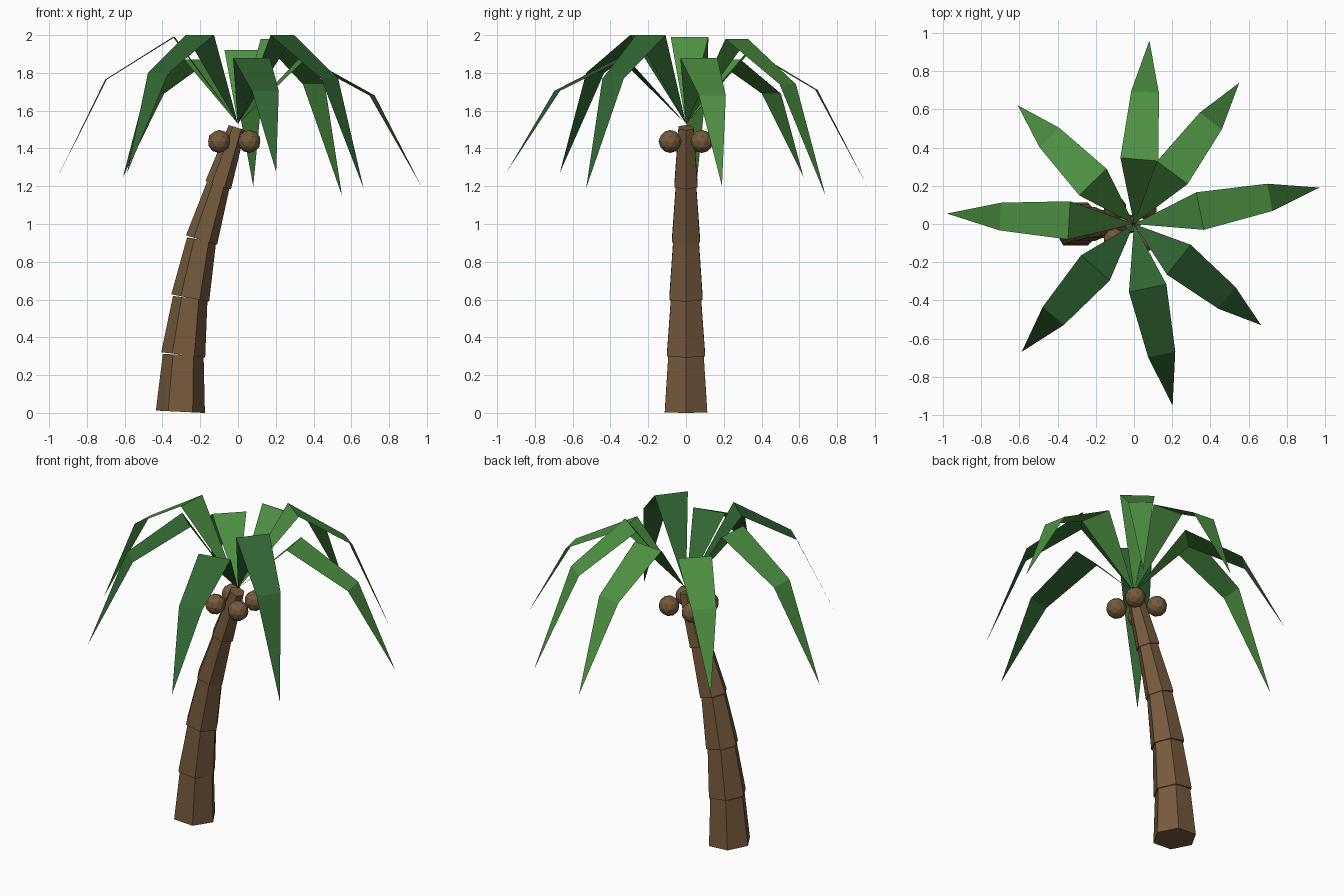
import bpy
import bmesh
from math import radians
from mathutils import Vector, Matrix

default_cube = bpy.data.objects.get("Cube")
if default_cube:
    bpy.data.objects.remove(default_cube, do_unlink=True)


def make_material(name, color):
    material = bpy.data.materials.new(name)
    material.use_nodes = True
    material.diffuse_color = (*color, 1)
    shader = material.node_tree.nodes["Principled BSDF"]
    shader.inputs["Base Color"].default_value = (*color, 1)
    shader.inputs["Roughness"].default_value = 0.9
    return material


def make_object(name, bm, material):
    mesh = bpy.data.meshes.new(name)
    bm.to_mesh(mesh)
    bm.free()
    mesh.materials.append(material)
    obj = bpy.data.objects.new(name, mesh)
    bpy.context.scene.collection.objects.link(obj)
    return obj


light_green = make_material("light leaf green", (0.075, 0.285, 0.055))
dark_green = make_material("dark leaf green", (0.031, 0.135, 0.034))
bark_brown = make_material("bark brown", (0.18, 0.102, 0.046))

# Trunk: tapered hexagonal segments along a leaning path, (x, z) at each joint
trunk_path = [(-0.305, 0.006), (-0.29, 0.307), (-0.253, 0.608),
              (-0.193, 0.915), (-0.105, 1.205), (-0.005, 1.51)]
bottom_radii = [0.13, 0.117, 0.102, 0.086, 0.071]
top_radii = [0.108, 0.092, 0.078, 0.062, 0.046]


def add_trunk_segment(index):
    start, end = [Vector((x, 0, z)) for x, z in trunk_path[index:index + 2]]
    axis = end - start
    turn = axis.to_track_quat("Z", "Y").to_matrix().to_4x4()
    place = Matrix.Translation((start + end) / 2) @ turn
    bm = bmesh.new()
    bmesh.ops.create_cone(bm, cap_ends=True, segments=6,
                          radius1=bottom_radii[index], radius2=top_radii[index],
                          depth=axis.length)
    # Put one hexagon corner towards the front
    corner = max(bm.verts, key=lambda v: abs(v.co.y))
    if abs(corner.co.x) > 0.01:
        place = place @ Matrix.Rotation(radians(30), 4, "Z")
    bmesh.ops.transform(bm, matrix=place, verts=bm.verts)
    make_object(f"trunk_segment_{index + 1}", bm, bark_brown)


for index in range(len(bottom_radii)):
    add_trunk_segment(index)

# Coconuts: four faceted balls around the top of the trunk
for side, x in (("right", -0.1), ("left", 0.06)):
    for face, y in (("front", -0.084), ("back", 0.084)):
        bm = bmesh.new()
        bmesh.ops.create_icosphere(bm, subdivisions=2, radius=0.061,
                                   matrix=Matrix.Translation((x, y, 1.437)))
        make_object(f"coconut_{face}_{side}", bm, bark_brown)


# Leaves: thin folded blades that rise from the crown, bend twice and end in a point
def add_leaf(name, angle, material, shoulder, bend, tip):
    spin = Matrix.Rotation(radians(angle), 3, "Z")
    bm = bmesh.new()

    def point(reach, side, height):
        return bm.verts.new(spin @ Vector((reach, side, height)))

    def cross_edge(place, width):
        reach, height = place
        return [point(reach, side * width / 2, height) for side in (-1, 1)]

    root = point(0, 0, 1.53)
    a, b = cross_edge(shoulder, 0.2)
    c, d = cross_edge(bend, 0.145)
    end = point(tip[0], 0, tip[1])
    for corners in ((root, a, b), (a, c, d, b), (c, end, d)):
        bm.faces.new(corners)
    make_object(name, bm, material)


# Name, heading, colour, then (reach, height) of shoulder, bend and tip
leaves = [
    ("left", 11.1, light_green, (0.352, 1.88), (0.724, 1.68), (0.989, 1.2)),
    ("back_left", 53.3, light_green, (0.335, 1.98), (0.672, 1.74), (0.921, 1.15)),
    ("back", 85.2, light_green, (0.339, 1.92), (0.693, 1.71), (0.963, 1.2)),
    ("back_right", 134.4, light_green, (0.307, 1.87), (0.633, 1.69), (0.87, 1.25)),
    ("right", 176.8, light_green, (0.34, 1.99), (0.7, 1.765), (0.98, 1.2)),
    ("front_right", 228.7, dark_green, (0.306, 2), (0.64, 1.8), (0.89, 1.27)),
    ("front", 282, dark_green, (0.343, 1.88), (0.697, 1.705), (0.971, 1.275)),
    ("front_left", 321.5, dark_green, (0.3, 2), (0.62, 1.77), (0.849, 1.19)),
]
for place, angle, material, *profile in leaves:
    add_leaf(f"leaf_{place}", angle, material, *profile)
